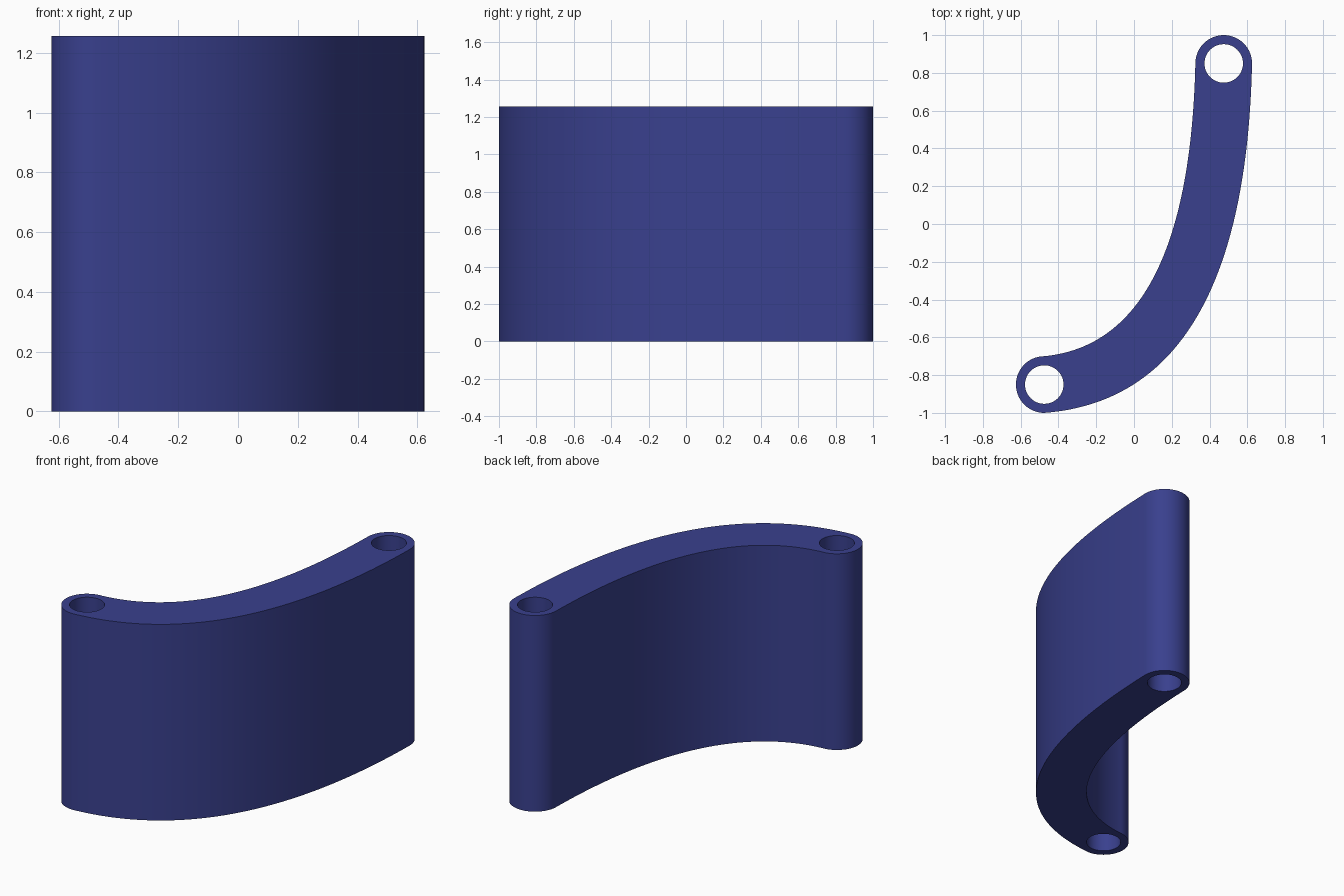
import bpy, bmesh, math
from mathutils import Vector

if "Cube" in bpy.data.objects:
    bpy.data.objects.remove(bpy.data.objects["Cube"])

HEIGHT = 1.257
R_END, R_HOLE = 0.15, 0.102
LOW, HIGH = Vector((-0.475, -0.85)), Vector((0.475, 0.85))   # hole centres


def arc(centre, radius, start, end, steps):
    """Points on an arc, angles in degrees, both ends included."""
    angles = [math.radians(start + (end - start) * i / steps) for i in range(steps + 1)]
    return [centre + Vector((math.cos(a), math.sin(a))) * radius for a in angles]


def sweep(p0, control, p1, steps=48):
    """Inner points of a quadratic curve between p0 and p1."""
    p0, control, p1 = Vector(p0), Vector(control), Vector(p1)
    ts = [i / steps for i in range(1, steps)]
    return [p0 * (1 - t) ** 2 + control * 2 * t * (1 - t) + p1 * t * t for t in ts]


def add_loop(bm, points):
    verts = [bm.verts.new((p.x, p.y, 0)) for p in points]
    return [bm.edges.new((v, verts[(i + 1) % len(verts)])) for i, v in enumerate(verts)]


# Outline: rounded low end, convex wall, rounded high end, concave wall
low_end = arc(LOW, R_END, 90, 270, 32)
high_end = arc(HIGH, R_END, 0, 180, 32)
outline = (low_end + sweep(low_end[-1], (0.585, -0.918), high_end[0])
           + high_end + sweep(high_end[-1], (0.29, -0.625), low_end[0]))

# Flat profile with a hole at each end, extruded to full height
bm = bmesh.new()
edges = add_loop(bm, outline)
for centre in (LOW, HIGH):
    edges += add_loop(bm, arc(centre, R_HOLE, 0, 360, 48)[:-1])
bmesh.ops.triangle_fill(bm, use_beauty=True, use_dissolve=False, edges=edges)
extruded = bmesh.ops.extrude_face_region(bm, geom=bm.faces[:], use_keep_orig=True)
top = [g for g in extruded["geom"] if isinstance(g, bmesh.types.BMVert)]
bmesh.ops.translate(bm, verts=top, vec=(0, 0, HEIGHT))
bmesh.ops.recalc_face_normals(bm, faces=bm.faces[:])
mesh = bpy.data.meshes.new("curved_link")
bm.to_mesh(mesh)
bm.free()

link = bpy.data.objects.new("curved_link", mesh)
bpy.context.collection.objects.link(link)
blue = bpy.data.materials.new("dark_blue")
blue.diffuse_color = (0.041, 0.051, 0.27, 1)
blue.use_nodes = True
blue.node_tree.nodes["Principled BSDF"].inputs["Base Color"].default_value = blue.diffuse_color
mesh.materials.append(blue)

# Smooth walls, sharp rims
bpy.context.view_layer.objects.active = link
link.select_set(True)
bpy.ops.object.shade_smooth_by_angle(angle=math.radians(30))
